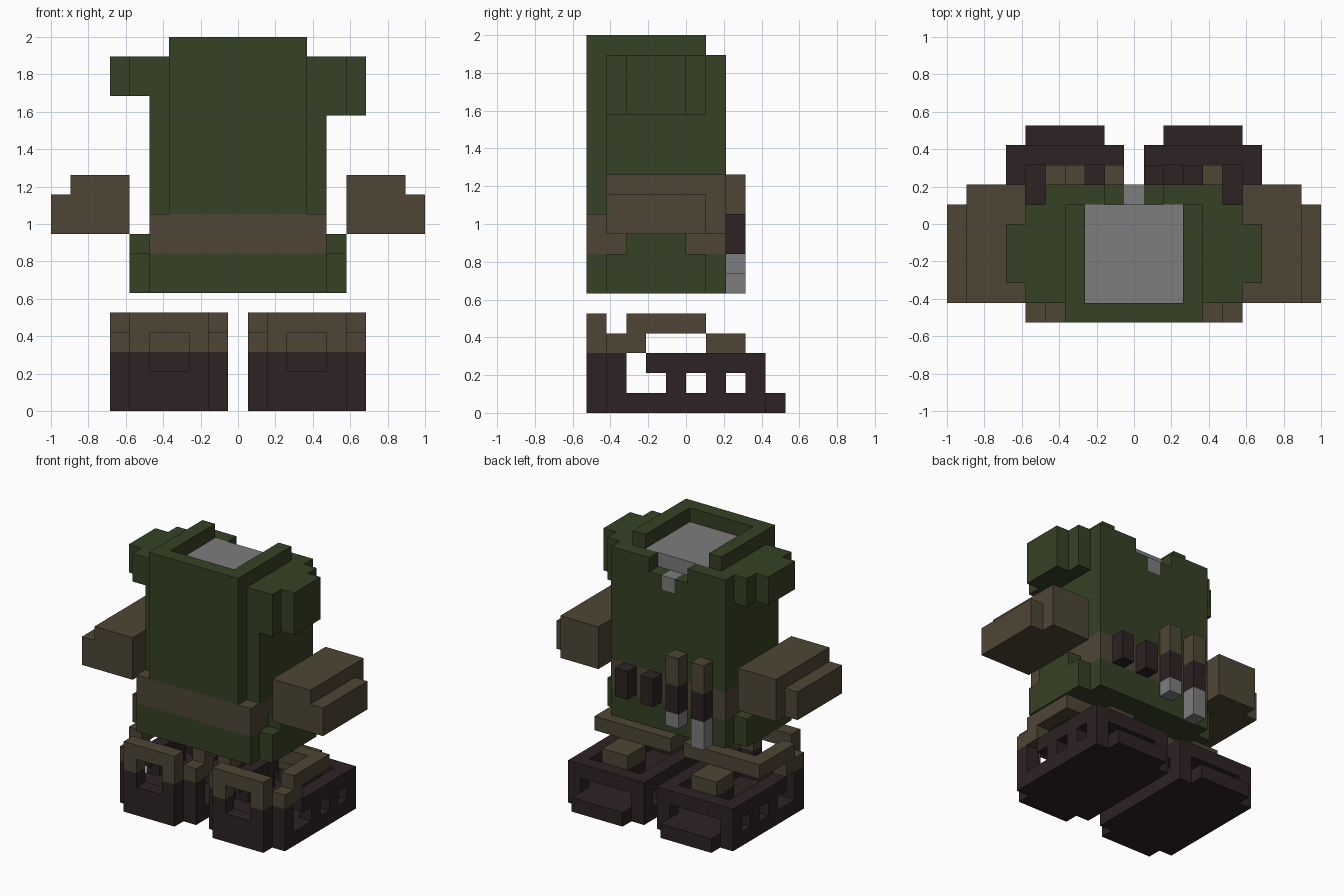
import bpy
import bmesh
from mathutils import Vector

if "Cube" in bpy.data.objects:
    bpy.data.objects.remove(bpy.data.objects["Cube"], do_unlink=True)

# One block unit; block coordinates run 0-19 across, 0-10 deep, 0-19 high
WIDTH, DEPTH = 19, 10
U = 2 / WIDTH


def make_material(name, rgb):
    def linear(c):
        c /= 255
        return c / 12.92 if c < 0.04 else ((c + 0.055) / 1.055) ** 2.4
    color = tuple(linear(c) for c in rgb) + (1.0,)
    mat = bpy.data.materials.new(name)
    mat.use_nodes = True
    mat.diffuse_color = color
    bsdf = mat.node_tree.nodes["Principled BSDF"]
    bsdf.inputs["Base Color"].default_value = color
    bsdf.inputs["Roughness"].default_value = 0.9
    return mat


GREEN = make_material("olive green", (54, 65, 36))
BROWN = make_material("khaki brown", (78, 70, 53))
DARK = make_material("dark leather", (45, 34, 35))
GREY = make_material("steel grey", (125, 125, 125))


def part(name, mat, *boxes, mirror=False):
    """Build one object from block boxes given as (x range, y range, z range)."""
    bm = bmesh.new()
    for box in boxes:
        lo = Vector([r[0] for r in box])
        hi = Vector([r[1] for r in box])
        if mirror:
            lo.x, hi.x = WIDTH - hi.x, WIDTH - lo.x
        verts = bmesh.ops.create_cube(bm, size=1)["verts"]
        mid = (lo + hi) / 2 - Vector((WIDTH / 2, DEPTH / 2, 0))
        bmesh.ops.scale(bm, vec=(hi - lo) * U, verts=verts)
        bmesh.ops.translate(bm, vec=mid * U, verts=verts)
    mesh = bpy.data.meshes.new(name)
    bm.to_mesh(mesh)
    bm.free()
    mesh.materials.append(mat)
    obj = bpy.data.objects.new(name, mesh)
    bpy.context.scene.collection.objects.link(obj)


# Torso: hips, belt, chest and the open collar
part("hips", GREEN, ((5, 14), (0, 7), (6, 8)))
part("belt", BROWN, ((5, 14), (0, 7), (8, 10)))
part("chest", GREEN,
     ((5, 14), (1, 7), (10, 16)),
     ((5, 14), (1, 6), (16, 17)),
     ((5, 9), (6, 7), (16, 17)),
     ((10, 14), (6, 7), (16, 17)))
part("chest_front", GREEN, ((6, 13), (0, 1), (10, 19)))
for side, flip in (("right", False), ("left", True)):
    part(side + "_shoulder", GREEN,
         ((5, 7), (1, 7), (17, 18)),
         ((7, 8), (6, 7), (17, 18)),
         ((6, 7), (1, 6), (18, 19)), mirror=flip)
part("neck_plate", GREY, ((7, 12), (1, 6), (17, 18)))
part("neck_tab", GREY, ((9, 10), (6, 7), (16, 17)))

# Arms, sleeves and hip pads; the left sleeve hangs one block lower
for side, flip in (("right", False), ("left", True)):
    low = 15 if flip else 16
    part(side + "_sleeve", GREEN,
         ((4, 5), (1, 6), (low, 18)),
         ((3, 4), (2, 5), (low, 18)), mirror=flip)
    part(side + "_hip_pad", GREEN,
         ((4, 5), (1, 6), (6, 8)),
         ((4, 5), (2, 5), (8, 9)), mirror=flip)
    part(side + "_hand", BROWN,
         ((1, 4), (1, 7), (9, 12)),
         ((0, 1), (1, 6), (9, 11)), mirror=flip)

# Tools and pouches hanging on the back of the belt
for i, x in enumerate((6, 8)):
    col, row = (x, x + 1), (7, 8)
    part(f"tool_handle_{i}", BROWN, (col, row, (10, 12)))
    part(f"tool_holster_{i}", DARK, (col, row, (8, 10)))
    part(f"tool_blade_{i}", GREY, (col, row, (6 + i, 8)))
for i, x in enumerate((10, 12)):
    part(f"belt_pouch_{i}", DARK, ((x, x + 1), (7, 8), (8, 10)))

# Boots: pierced dark shell with a brown cuff and tongue
INNER_OUTER = ((3, 4), (8, 9))
for side, flip in (("right", False), ("left", True)):
    shell = [((3, 9), (1, 9), (0, 1)),
             ((4, 8), (0, 1), (0, 2)),
             ((4, 5), (0, 1), (2, 3)),
             ((7, 8), (0, 1), (2, 3)),
             ((4, 8), (9, 10), (0, 1)),
             ((4, 8), (8, 9), (2, 3)),
             ((5, 7), (6, 8), (2, 3))]
    cuff = [((4, 5), (0, 1), (3, 4)),
            ((7, 8), (0, 1), (3, 4)),
            ((4, 8), (0, 1), (4, 5)),
            ((4, 8), (5, 6), (4, 5))]
    for wall in INNER_OUTER:
        shell += [(wall, (1, 2), (1, 3)), (wall, (3, 9), (2, 3))]
        shell += [(wall, (y, y + 1), (1, 2)) for y in (4, 6, 8)]
        cuff += [(wall, (1, 3), (3, 4)), (wall, (2, 6), (4, 5))]
    part(side + "_boot", DARK, *shell, mirror=flip)
    part(side + "_boot_cuff", BROWN, *cuff, mirror=flip)
    part(side + "_boot_tongue", BROWN, ((5, 7), (6, 8), (3, 4)), mirror=flip)
